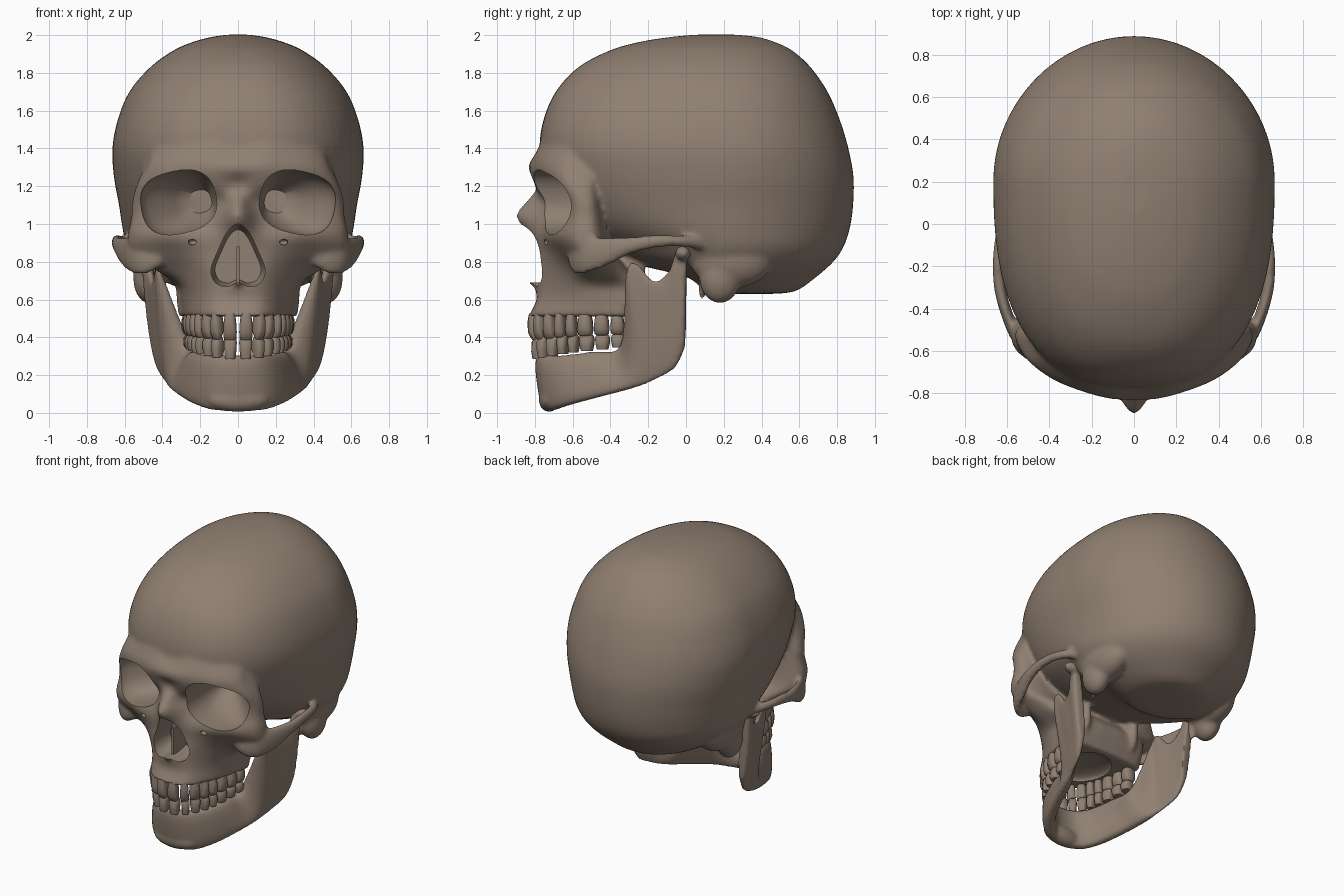
import bpy, bmesh, math
from mathutils import Vector as V, Matrix

if "Cube" in bpy.data.objects:
    bpy.data.objects.remove(bpy.data.objects["Cube"])

bone = bpy.data.materials.new("brown_bone")
bone.diffuse_color = (0.28, 0.215, 0.168, 1)
bone.use_nodes = True
bone.node_tree.nodes["Principled BSDF"].inputs["Base Color"].default_value = bone.diffuse_color


def spow(v, e):
    return math.copysign(abs(v) ** e, v)


def spline(p, n, closed=False):
    """Smooth curve through points, n steps per span."""
    m, out = len(p), []
    for i in range(m if closed else m - 1):
        a, b, c, d = [p[k % m] if closed else p[max(0, min(m - 1, k))] for k in range(i - 1, i + 3)]
        for j in range(n):
            t = j / n
            out.append(0.5 * (2 * b + (c - a) * t + (2 * a - 5 * b + 4 * c - d) * t ** 2
                              + (3 * b - a - 3 * c + d) * t ** 3))
    return out if closed else out + [p[-1]]


def loft(bm, rings, around=1, along=1):
    """Closed skin over a row of rings."""
    if around > 1:
        rings = [spline(r, around, True) for r in rings]
    if along > 1:
        rings = list(zip(*[spline(list(col), along) for col in zip(*rings)]))
    vs = [[bm.verts.new(p) for p in r] for r in rings]
    n = len(vs[0])
    for a, b in zip(vs, vs[1:]):
        for i in range(n):
            bm.faces.new((a[i], a[(i + 1) % n], b[(i + 1) % n], b[i]))
    bm.faces.new(vs[0][::-1])
    bm.faces.new(vs[-1])


def ball(bm, c, r, both=False):
    for s in ((1, -1) if both else (1,)):
        m = Matrix.Translation((c[0] * s, c[1], c[2])) @ Matrix.Diagonal((*r, 1))
        bmesh.ops.create_uvsphere(bm, u_segments=24, v_segments=14, radius=1, matrix=m)


def make(name, bm):
    bmesh.ops.recalc_face_normals(bm, faces=bm.faces[:])
    me = bpy.data.meshes.new(name)
    bm.to_mesh(me)
    bm.free()
    ob = bpy.data.objects.new(name, me)
    bpy.context.collection.objects.link(ob)
    return ob


def finish(ob, voxel=0, smooth=0, cutter=None):
    """Fuse parts, soften, cut the openings, then shade."""
    if voxel:
        m = ob.modifiers.new("fuse", 'REMESH')
        m.mode, m.voxel_size = 'VOXEL', voxel
        m = ob.modifiers.new("soften", 'SMOOTH')
        m.factor, m.iterations = 0.5, smooth
    if cutter:
        m = ob.modifiers.new("cut", 'BOOLEAN')
        m.operation, m.solver, m.object = 'DIFFERENCE', 'EXACT', cutter
    bpy.context.view_layer.update()
    dg = bpy.context.evaluated_depsgraph_get()
    me = bpy.data.meshes.new_from_object(ob.evaluated_get(dg))
    ob.modifiers.clear()
    ob.data = me
    me.materials.clear()
    me.materials.append(bone)
    me.shade_smooth()
    me.set_sharp_from_angle(angle=math.radians(45))
    if cutter:
        bpy.data.objects.remove(cutter)


# Braincase: z, front y, back y, half width, y of widest point, front roundness
bm = bmesh.new()
CRANIUM = [(2.002, .05, .27, .06, .15, 2), (1.99, -.08, .38, .14, .15, 2), (1.965, -.24, .465, .235, .15, 2.1),
           (1.92, -.40, .56, .34, .15, 2.2), (1.83, -.57, .66, .465, .16, 2.3), (1.70, -.69, .75, .575, .17, 2.4),
           (1.55, -.755, .815, .637, .18, 2.5), (1.40, -.775, .86, .665, .2, 2.5), (1.25, -.75, .887, .657, .21, 2.4),
           (1.10, -.68, .885, .63, .21, 2.3), (.98, -.60, .868, .612, .2, 2), (.88, -.50, .835, .59, .2, 1.6),
           (.80, -.32, .78, .54, .2, 1.6), (.72, 0, .69, .43, .25, 1.8), (.645, .1, .58, .27, .3, 2),
           (.63, .2, .45, .12, .3, 2)]
rings = []
for z, yf, yb, w, yc, p in CRANIUM:
    ring = []
    for k in range(64):
        c, s = math.cos(math.tau * k / 64), math.sin(math.tau * k / 64)
        e, ry = (2 / p, yc - yf) if c > 0 else (1, yb - yc)
        ring.append(V((w * spow(s, e), yc - ry * spow(c, e), z)))
    rings.append(ring)
loft(bm, rings, along=5)

# Face block: z, centre y, then four x,y points from nose side to temple
FACE = [(1.52, -.74, .18, -.715, .36, -.61, .42, -.50, .34, -.38),
        (1.40, -.778, .18, -.775, .38, -.68, .455, -.56, .38, -.40),
        (1.30, -.835, .17, -.815, .39, -.73, .485, -.61, .40, -.43),
        (1.20, -.785, .12, -.795, .39, -.715, .53, -.60, .42, -.45),
        (1.12, -.845, .11, -.745, .36, -.68, .55, -.575, .43, -.45),
        (1.04, -.90, .13, -.745, .36, -.68, .555, -.57, .43, -.44),
        (.94, -.83, .14, -.77, .36, -.715, .57, -.58, .45, -.43),
        (.85, -.78, .14, -.765, .34, -.67, .56, -.55, .42, -.40),
        (.76, -.77, .14, -.765, .31, -.62, .44, -.50, .32, -.32),
        (.68, -.80, .14, -.76, .27, -.61, .32, -.44, .28, -.26),
        (.60, -.79, .14, -.765, .255, -.60, .30, -.43, .275, -.27),
        (.51, -.835, .14, -.80, .24, -.63, .29, -.44, .27, -.30)]
rings = []
for z, y0, *q in FACE:
    half = [V((q[i], q[i + 1], z)) for i in range(0, 8, 2)]
    rings.append([V((0, y0, z))] + half + [V((-p.x, p.y, z)) for p in reversed(half)])
loft(bm, rings, around=5, along=4)

# Cheekbones and arches: x, y, z, half height
ARCH = [(.40, -.60, .82, .04), (.48, -.585, .805, .07), (.55, -.54, .83, .095), (.60, -.43, .85, .08),
        (.635, -.30, .885, .048), (.642, -.16, .908, .034), (.62, -.03, .91, .03), (.56, .08, .90, .04)]
for s in (1, -1):
    rings = []
    for i, (x, y, z, h) in enumerate(ARCH):
        a, b = ARCH[max(0, i - 1)], ARCH[min(len(ARCH) - 1, i + 1)]
        n = V((b[1] - a[1], a[0] - b[0], 0)).normalized()
        ring = []
        for k in range(16):
            t = math.tau * k / 16
            p = V((x, y, z + h * math.cos(t))) + n * 0.028 * math.sin(t)
            ring.append(V((p.x * s, p.y, p.z)))
        rings.append(ring)
    loft(bm, rings, along=4)

# Mastoids, styloids, pterygoids and nasal spine
ball(bm, (.475, .18, .715), (.08, .11, .135), True)
ball(bm, (.45, .24, .81), (.115, .22, .15), True)
ball(bm, (.42, .085, .68), (.02, .022, .09), True)
ball(bm, (.2, -.28, .72), (.04, .07, .14), True)
ball(bm, (0, -.79, .69), (.028, .05, .022))
skull = make("skull", bm)

# Cutters: eye sockets
bm = bmesh.new()
for s in (1, -1):
    rings = []
    for y, cx, cz, hw, hh in [(-1, .316, 1.115, .202, .165), (-.75, .316, 1.115, .202, .165),
                              (-.6, .313, 1.115, .2, .163), (-.5, .27, 1.115, .15, .135),
                              (-.36, .2, 1.12, .06, .06)]:
        ring = []
        for k in range(40):
            t = math.tau * k / 40
            dx, dz, r = hw * spow(math.cos(t), .8), hh * spow(math.sin(t), .8), math.radians(-13)
            ring.append(V((s * (cx + dx * math.cos(r) - dz * math.sin(r)), y,
                           cz + dx * math.sin(r) + dz * math.cos(r))))
        rings.append(ring)
    loft(bm, rings, along=2)
# Nasal opening
PEAR = [(0, 1.0), (.055, .96), (.105, .86), (.143, .76), (.12, .69), (.06, .668), (0, .69)]
pear = PEAR + [(-x, z) for x, z in reversed(PEAR[1:-1])]
loft(bm, [[V((x * k, y, .8 + (z - .8) * k)) for x, z in pear]
          for y, k in ((-1, 1), (-.7, 1), (-.6, .85))], around=4)
# Palate, ear canals, small nerve holes
ball(bm, (0, -.52, .51), (.18, .20, .045))
ball(bm, (.62, .05, .85), (.06, .03, .03), True)
ball(bm, (.24, -.73, .905), (.024, .035, .016), True)
cutter = make("cutter", bm)
cutter.hide_render = True
finish(skull, 0.014, 8, cutter)

# Nasal septum
bm = bmesh.new()
bmesh.ops.create_cube(bm, size=1, matrix=Matrix.Translation((0, -.66, .775)) @ Matrix.Diagonal((.014, .18, .21, 1)))
finish(make("nasal_septum", bm))

# Lower jaw: low point, high point, half thickness, from chin to condyle
bm = bmesh.new()
JAW = [(0, -.725, .01, 0, -.765, .305, .045), (.13, -.695, .015, .10, -.74, .305, .045),
       (.22, -.60, .045, .17, -.655, .305, .045), (.29, -.45, .085, .225, -.50, .325, .043),
       (.345, -.30, .125, .265, -.335, .365, .042), (.375, -.20, .155, .41, -.312, .75, .028),
       (.39, -.16, .175, .425, -.262, .795, .024), (.405, -.11, .20, .445, -.17, .70, .024),
       (.42, -.06, .235, .465, -.09, .755, .028), (.43, -.03, .285, .485, -.05, .86, .032),
       (.435, -.005, .345, .49, .005, .87, .034)]
full = [(-a, b, c, -d, e, f, t) for a, b, c, d, e, f, t in JAW[:0:-1]] + JAW
mid = [V((a + d, b + e, 0)) / 2 for a, b, c, d, e, f, t in full]
rings = []
for i, (a, b, c, d, e, f, t) in enumerate(full):
    g = mid[min(len(mid) - 1, i + 1)] - mid[max(0, i - 1)]
    n = V((g.y, -g.x, 0)).normalized()
    lo, hi = V((a, b, c)), V((d, e, f))
    ring = []
    for k in range(24):
        u = math.tau * k / 24
        ring.append(lo.lerp(hi, .5 - .5 * spow(math.cos(u), .8)) + n * t * spow(math.sin(u), .6))
    rings.append(ring)
loft(bm, rings, along=5)
ball(bm, (.505, -.015, .845), (.075, .042, .04), True)
ball(bm, (0, -.725, .07), (.16, .055, .065))
finish(make("lower_jaw", bm), 0.011, 8)

# Teeth along the two dental arches
ROW = [(0, -.805), (.09, -.79), (.165, -.71), (.215, -.60), (.245, -.47), (.258, -.32)]
WIDTHS = [.085, .068, .07, .063, .063, .088, .088, .08]


def along(path, s):
    for a, b in zip(path, path[1:]):
        d = (b - a).length
        if s <= d:
            return a.lerp(b, s / d), (b - a).normalized()
        s -= d
    return path[-1], (b - a).normalized()


def teeth(name, scale, gum_front, gum_back, tip_front, tip_back):
    bm = bmesh.new()
    path = spline([V((x * scale, -.32 + (y + .32) * scale, 0)) for x, y in ROW], 6)
    s = 0
    for i, w in enumerate(WIDTHS):
        c, tan = along(path, (s + w / 2) * scale)
        s += w
        n, f = V((tan.y, -tan.x, 0)), i / 7
        gum, tip = gum_front + (gum_back - gum_front) * f, tip_front + (tip_back - tip_front) * f
        hw, depth = w * scale * (.43 if i < 2 else .48), .036 if i < 3 else .045
        for side in (1, -1):
            rings = []
            for h, k, kd in [(0, .75, .8), (.3, .9, 1), (.7, 1, .95), (.93, .9, .75 if i > 2 else .5),
                             (1, .65, .5 if i > 2 else .25)]:
                ring = []
                for j in range(14):
                    a = math.tau * j / 14
                    p = c + tan * hw * k * spow(math.cos(a), .7) + n * depth * kd * spow(math.sin(a), .7)
                    ring.append(V((p.x * side, p.y, gum + (tip - gum) * h)))
                rings.append(ring)
            loft(bm, rings)
    finish(make(name, bm))


teeth("upper_teeth", 1.0, .525, .52, .385, .415)
teeth("lower_teeth", .96, .285, .345, .41, .415)
